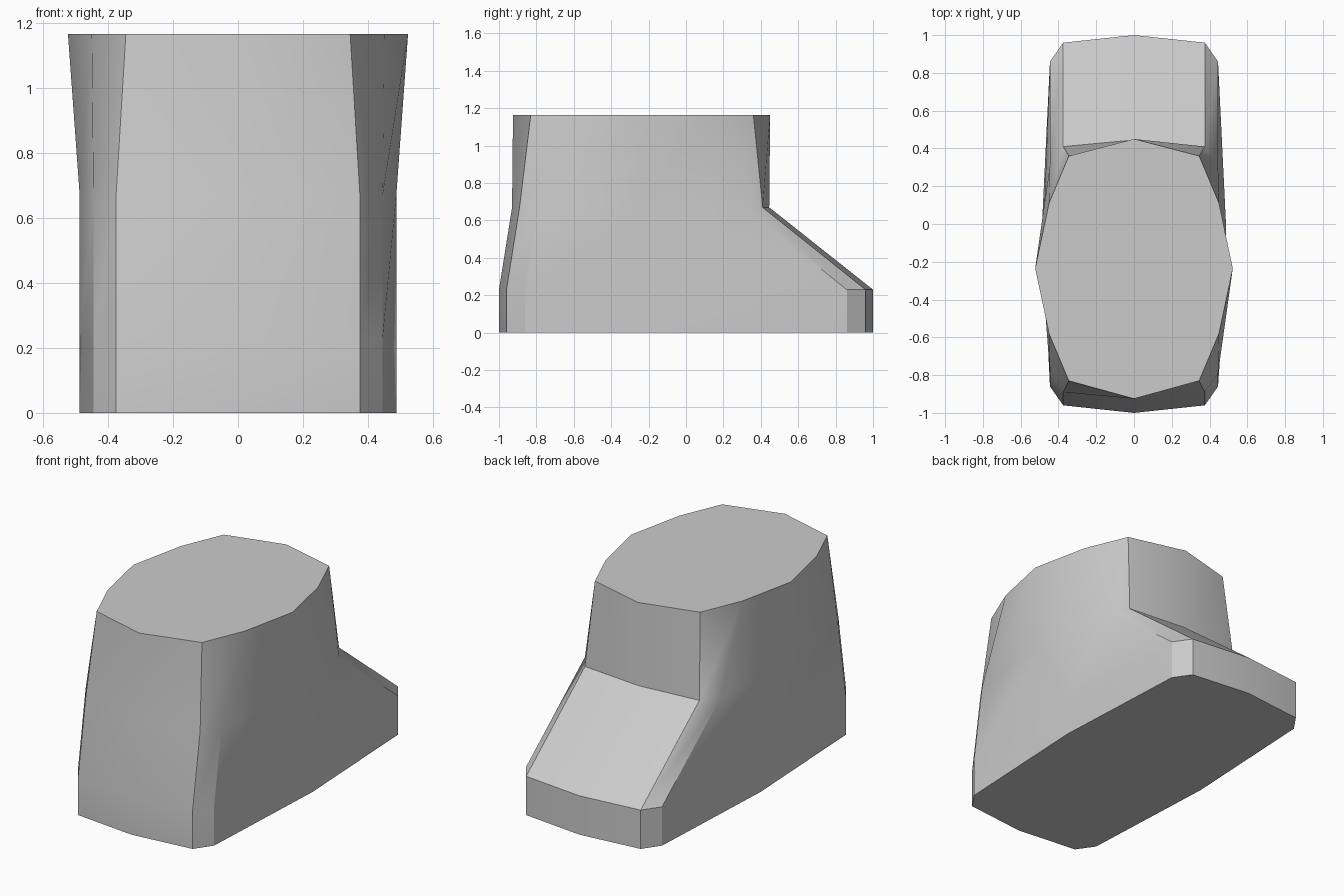
import bpy, bmesh, math

cube = bpy.data.objects.get("Cube")
if cube:
    bpy.data.objects.remove(cube, do_unlink=True)

mat = bpy.data.materials.new("plain_grey")
mat.use_nodes = True
grey = (0.6, 0.6, 0.6, 1)
mat.diffuse_color = grey
mat.node_tree.nodes["Principled BSDF"].inputs["Base Color"].default_value = grey

# Half outline widths, from heel centre round to toe centre
FOOT_X = (0, 0.375, 0.445, 0.487, 0.445, 0.375, 0)
CUFF_X = (0, 0.345, 0.45, 0.523, 0.45, 0.345, 0)
FOOT_Y = (-1, -0.96, -0.86, 0, 0.86, 0.96, 1)
ANKLE_Y = (-0.93, -0.89, -0.79, -0.24, 0.31, 0.41, 0.445)
CUFF_Y = (-0.925, -0.83, -0.58, -0.235, 0.11, 0.36, 0.45)
SECTIONS = ((0, FOOT_X, FOOT_Y), (0.23, FOOT_X, FOOT_Y),
            (0.67, FOOT_X, ANKLE_Y), (1.165, CUFF_X, CUFF_Y))


def ring(bm, z, xs, ys):
    """Closed outline mirrored across the centre line."""
    half = list(zip(xs, ys))
    outline = half + [(-x, y) for x, y in reversed(half[1:-1])]
    return [bm.verts.new((x, y, z)) for x, y in outline]


# Boot body: loft through the sections, capped at sole and cuff
bm = bmesh.new()
rings = [ring(bm, *s) for s in SECTIONS]
for low, high in zip(rings, rings[1:]):
    for i in range(len(low)):
        j = (i + 1) % len(low)
        bm.faces.new((low[i], low[j], high[j], high[i]))
bm.faces.new(list(reversed(rings[0])))
bm.faces.new(rings[-1])
bmesh.ops.recalc_face_normals(bm, faces=bm.faces)

mesh = bpy.data.meshes.new("boot_body")
bm.to_mesh(mesh)
bm.free()
mesh.materials.append(mat)
boot = bpy.data.objects.new("boot_body", mesh)
bpy.context.collection.objects.link(boot)

# Smooth the gentle curves, keep the corners crisp
bpy.ops.object.select_all(action="DESELECT")
boot.select_set(True)
bpy.context.view_layer.objects.active = boot
bpy.ops.object.shade_smooth_by_angle(angle=math.radians(30))
